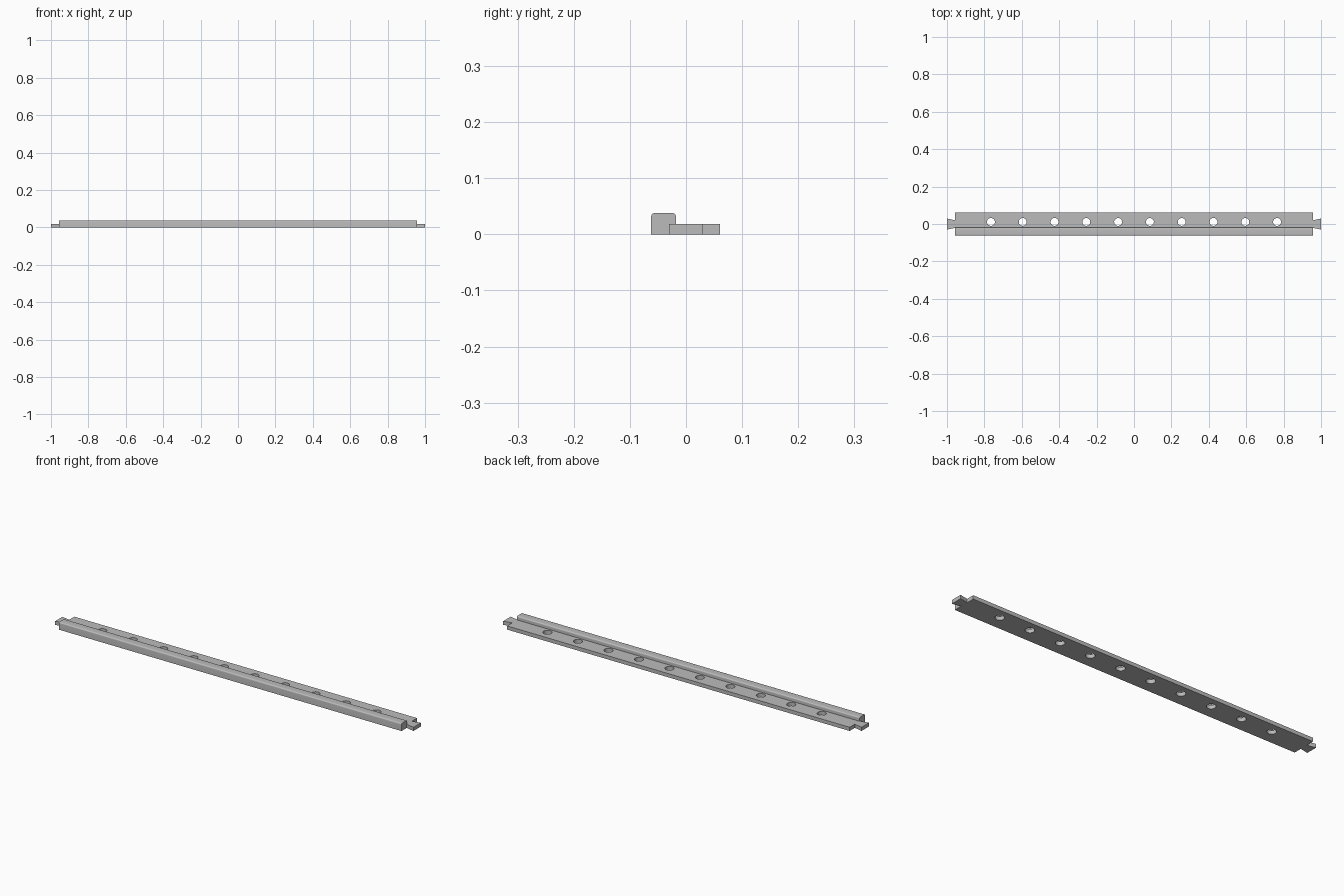
import bpy, bmesh, math
from mathutils import Vector

if "Cube" in bpy.data.objects:
    bpy.data.objects.remove(bpy.data.objects["Cube"])

BODY = 0.956      # half length of the strip body
BASE_H = 0.0187   # thickness of the flat base
TOP = 0.038       # height of the raised rail

grey = bpy.data.materials.new("grey")
grey.diffuse_color = (0.5, 0.5, 0.5, 1)
grey.use_nodes = True
grey.node_tree.nodes["Principled BSDF"].inputs["Base Color"].default_value = grey.diffuse_color


def prism(name, points, direction):
    """Extrude a closed outline into a solid."""
    bm = bmesh.new()
    face = bm.faces.new([bm.verts.new(p) for p in points])
    res = bmesh.ops.extrude_face_region(bm, geom=[face])
    verts = [v for v in res["geom"] if isinstance(v, bmesh.types.BMVert)]
    bmesh.ops.translate(bm, verts=verts, vec=Vector(direction))
    bmesh.ops.recalc_face_normals(bm, faces=bm.faces)
    mesh = bpy.data.meshes.new(name)
    bm.to_mesh(mesh)
    bm.free()
    mesh.materials.append(grey)
    obj = bpy.data.objects.new(name, mesh)
    bpy.context.collection.objects.link(obj)
    return obj


def boolean(target, tool, operation):
    mod = target.modifiers.new(tool.name, 'BOOLEAN')
    mod.object, mod.operation, mod.solver = tool, operation, 'EXACT'
    tool.hide_render = True
    tool.hide_set(True)


def arc(cy, cz, r, start, end, steps=6):
    angles = [math.radians(start + (end - start) * i / steps) for i in range(steps + 1)]
    return [(cy + r * math.cos(a), cz + r * math.sin(a)) for a in angles]


# Strip body: flat base with a raised, round-shouldered rail at the front
R = 0.006
section = [(-0.062, 0), (0.061, 0), (0.061, BASE_H), (-0.018, BASE_H)]
section += arc(-0.018 - R, TOP - R, R, 0, 90)
section += arc(-0.062 + R, TOP - R, R, 90, 180)
strip = prism("mounting_strip", [(-BODY, y, z) for y, z in section], (2 * BODY, 0, 0))

# Dovetail tongue at each end, reaching a little into the body
for side, label in ((-1, "left"), (1, "right")):
    outline = [(BODY - 0.02, -0.021), (BODY, -0.021), (1, -0.030),
               (1, 0.029), (BODY, 0.020), (BODY - 0.02, 0.020)]
    tongue = prism(label + "_tongue", [(side * x, y, 0) for x, y in outline], (0, 0, BASE_H))
    boolean(strip, tongue, 'UNION')

# Row of ten screw holes through the base
for i in range(10):
    x = -0.765 + 0.17 * i
    ring = [(x + 0.021 * math.cos(math.tau * k / 32),
             0.011 + 0.021 * math.sin(math.tau * k / 32), -0.01) for k in range(32)]
    boolean(strip, prism("hole_cutter", ring, (0, 0, 0.04)), 'DIFFERENCE')

# Bake the cuts and shade the curved surfaces smooth
bpy.context.view_layer.update()
graph = bpy.context.evaluated_depsgraph_get()
result = bpy.data.meshes.new_from_object(strip.evaluated_get(graph))
strip.modifiers.clear()
strip.data = result
for obj in list(bpy.data.objects):
    if obj != strip:
        bpy.data.objects.remove(obj)
bpy.context.view_layer.objects.active = strip
strip.select_set(True)
bpy.ops.object.shade_smooth_by_angle(angle=math.radians(30))
